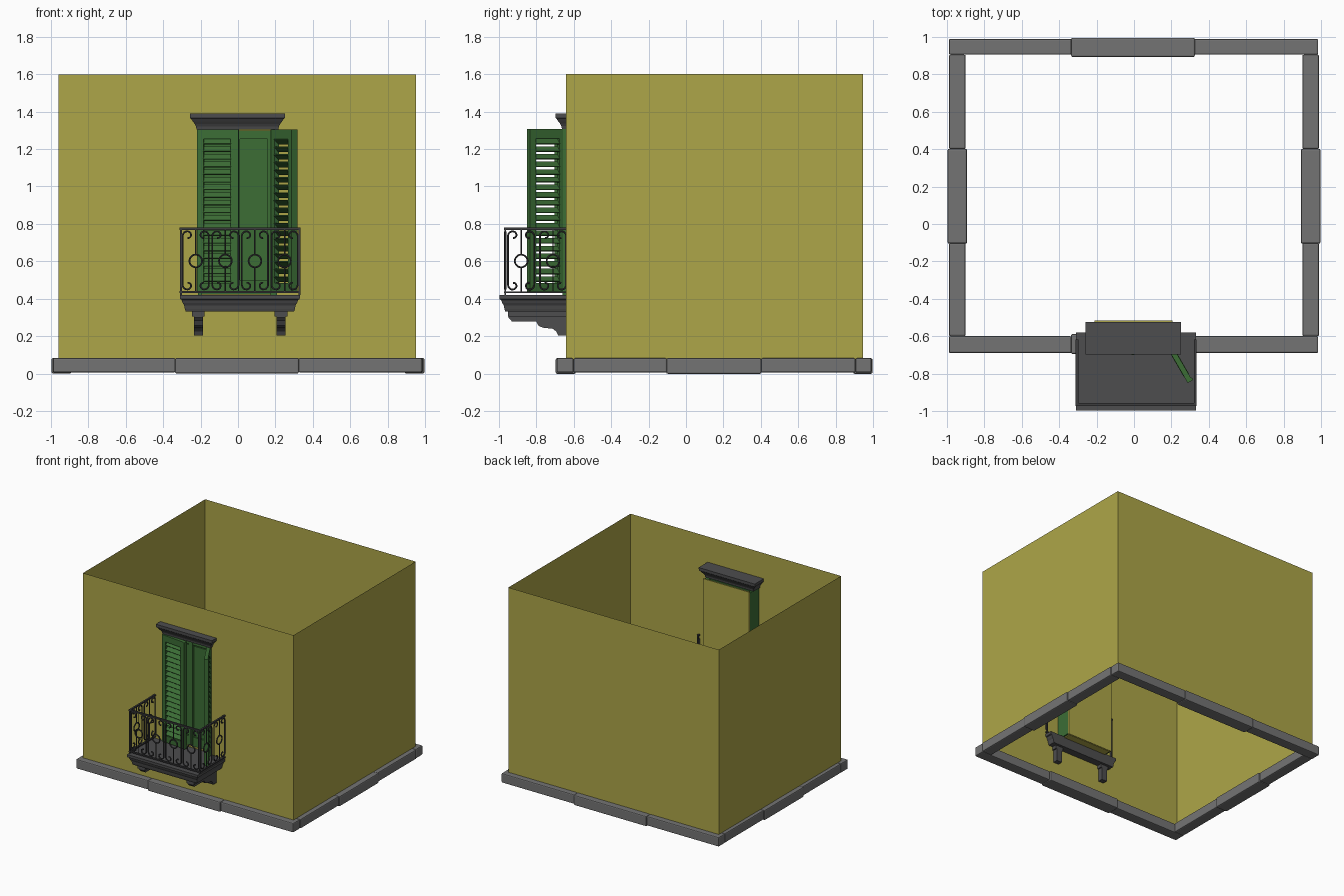
import bpy, bmesh, math
from mathutils import Matrix, Vector

if "Cube" in bpy.data.objects:
    bpy.data.objects.remove(bpy.data.objects["Cube"], do_unlink=True)


def material(name, rgb):
    m = bpy.data.materials.new(name)
    m.diffuse_color = (*rgb, 1)
    m.use_nodes = True
    bsdf = m.node_tree.nodes["Principled BSDF"]
    bsdf.inputs["Base Color"].default_value = (*rgb, 1)
    bsdf.inputs["Roughness"].default_value = 0.8
    return m


YELLOW = material("yellow plaster", (0.42, 0.38, 0.065))
GREEN = material("green paint", (0.045, 0.155, 0.036))
STONE = material("grey stone", (0.175, 0.175, 0.175))
DARK = material("dark stone", (0.075, 0.075, 0.077))
IRON = material("black iron", (0.045, 0.045, 0.048))


def finish(name, bm, mat, bevel=0):
    bmesh.ops.recalc_face_normals(bm, faces=bm.faces)
    mesh = bpy.data.meshes.new(name)
    bm.to_mesh(mesh)
    bm.free()
    mesh.materials.append(mat)
    ob = bpy.data.objects.new(name, mesh)
    bpy.context.collection.objects.link(ob)
    if bevel:
        mod = ob.modifiers.new("soft edges", "BEVEL")
        mod.width = bevel
        mod.segments = 2
    return ob


def add_box(bm, x, y, z, tilt=0):
    """Box from three (low, high) ranges, tilted about its own x axis."""
    mid = [(r[0] + r[1]) / 2 for r in (x, y, z)]
    size = [r[1] - r[0] for r in (x, y, z)]
    mat = (Matrix.Translation(mid) @ Matrix.Rotation(tilt, 4, 'X')
           @ Matrix.Diagonal((*size, 1)))
    bmesh.ops.create_cube(bm, size=1, matrix=mat)


def boxes(name, parts, mat, bevel=0):
    bm = bmesh.new()
    for p in parts:
        add_box(bm, *p)
    return finish(name, bm, mat, bevel)


def moulding(name, x, y, profile, mat, back):
    """Stack of rectangles; profile holds (height, overhang)."""
    bm = bmesh.new()
    rings = []
    for z, o in profile:
        pts = [(x[0] - o, y[0] - o), (x[1] + o, y[0] - o),
               (x[1] + o, y[1] + o * back), (x[0] - o, y[1] + o * back)]
        rings.append([bm.verts.new((*p, z)) for p in pts])
    for a, b in zip(rings, rings[1:]):
        for i in range(4):
            j = (i + 1) % 4
            bm.faces.new((a[i], a[j], b[j], b[i]))
    bm.faces.new(rings[0])
    bm.faces.new(rings[-1])
    return finish(name, bm, mat)


# Walls: thin shell, open above and below, with a door opening
X0, X1, Y0, Y1, Z0, Z1 = -0.96, 0.952, -0.64, 0.945, 0.03, 1.6
DX0, DX1, DZ0, DZ1 = -0.21, 0.205, 0.42, 1.312
bm = bmesh.new()


def quad(a, b, z0, z1):
    bm.faces.new([bm.verts.new(v) for v in
                  ((*a, z0), (*b, z0), (*b, z1), (*a, z1))])


quad((X0, Y1), (X0, Y0), Z0, Z1)
quad((X1, Y1), (X0, Y1), Z0, Z1)
quad((X1, Y0), (X1, Y1), Z0, Z1)
quad((X0, Y0), (DX0, Y0), Z0, Z1)
quad((DX1, Y0), (X1, Y0), Z0, Z1)
quad((DX0, Y0), (DX1, Y0), Z0, DZ0)
quad((DX0, Y0), (DX1, Y0), DZ1, Z1)
bmesh.ops.remove_doubles(bm, verts=bm.verts, dist=0.0001)
finish("walls", bm, YELLOW)

# Stone plinth: three blocks to a side, the middle one a little thicker
for side, (inner, outer) in {"front": (-0.6, -0.69), "back": (0.905, 0.99)}.items():
    s = 0.008 if side == "back" else -0.008
    for label, x, grow in (("right", (-0.99, -0.334), 0),
                           ("middle", (-0.336, 0.325), s),
                           ("left", (0.323, 0.985), 0)):
        y = sorted((inner - 1.5 * grow, outer + grow * 0.7))
        boxes(f"{side}_plinth_{label}", [(x, y, (0.006 if not grow else 0, 0.083))],
              STONE, 0.008)
for side, sx in (("right", -1), ("left", 1)):
    for label, y, grow in (("front", (-0.6, -0.102), 0),
                           ("middle", (-0.105, 0.402), 0.008),
                           ("back", (0.4, 0.905), 0)):
        x = sorted((sx * (0.9 - grow), sx * (0.989 + grow)))
        boxes(f"{side}_plinth_{label}", [(x, y, (0.006 if not grow else 0, 0.083))],
              STONE, 0.008)

# Door recess: plaster back, green frame and two panelled leaves
boxes("recess_back", [((-0.212, 0.207), (-0.525, -0.515), (0.415, 1.315)),
                      ((-0.2, 0.195), (-0.62, -0.52), (0.412, 0.424))], YELLOW)
boxes("door_frame", [((-0.215, -0.195), (-0.66, -0.525), (0.42, 1.306)),
                     ((0.175, 0.208), (-0.66, -0.525), (0.42, 1.306))], GREEN)
for name, a, b in (("right_door", -0.196, -0.006), ("left_door", -0.006, 0.176)):
    parts = [((a, b), (-0.59, -0.565), (0.425, 1.3)),
             ((a, a + 0.018), (-0.605, -0.57), (0.425, 1.3)),
             ((b - 0.018, b), (-0.605, -0.57), (0.425, 1.3)),
             ((a, b), (-0.604, -0.57), (0.425, 0.5)),
             ((a, b), (-0.604, -0.57), (1.255, 1.3)),
             ((a + 0.027, b - 0.027), (-0.598, -0.57), (0.51, 1.245))]
    boxes(name, parts, GREEN)


# Louvred shutters, built flat from the hinge and then swung open
def shutter(name, hinge, angle, mirror):
    w, t = 0.217, 0.014
    bm = bmesh.new()
    low, high = 0.43, 1.306
    for x in ((0, 0.036), (w - 0.036, w)):
        add_box(bm, x, (-t, t), (low, high))
    for z in ((low, 0.485), (1.255, high)):
        add_box(bm, (0.034, w - 0.034), (-t, t), z)
    count = 19
    for i in range(count):
        z = 0.505 + i * (1.24 - 0.505) / (count - 1)
        add_box(bm, (0.034, w - 0.034), (-0.019, 0.019),
                (z - 0.003, z + 0.003), math.radians(42))
    # meeting bead on the free edge
    add_box(bm, (w - 0.008, w + 0.006), (-t - 0.006, t), (low, high))
    m = Matrix.Translation((*hinge, 0)) @ Matrix.Rotation(angle, 4, 'Z')
    if mirror:
        m = m @ Matrix.Diagonal((-1, 1, 1, 1))
    bm.transform(m)
    finish(name, bm, GREEN)


shutter("right_shutter", (-0.218, -0.658), math.radians(-6), False)
shutter("left_shutter", (0.188, -0.65), math.radians(120), True)

# Lintel cornice over the door
moulding("lintel", (-0.222, 0.216), (-0.662, -0.56),
         [(1.306, 0), (1.322, 0.003), (1.335, 0.01), (1.348, 0.02),
          (1.36, 0.028), (1.366, 0.035), (1.39, 0.036)], DARK, 1)

# Balcony slab and its two corbels
moulding("balcony_slab", (-0.28, 0.3), (-0.965, -0.58),
         [(0.333, 0), (0.345, 0.004), (0.365, 0.008), (0.378, 0.016),
          (0.394, 0.022), (0.398, 0.03), (0.42, 0.031)], DARK, 0)

side_profile = [(-0.6, 0.335), (-0.945, 0.335), (-0.948, 0.3), (-0.93, 0.28),
                (-0.8, 0.28), (-0.787, 0.256), (-0.765, 0.246), (-0.71, 0.24),
                (-0.692, 0.225), (-0.682, 0.203), (-0.6, 0.203)]
for name, cx in (("right_corbel", -0.212), ("left_corbel", 0.23)):
    bm = bmesh.new()
    face = bm.faces.new([bm.verts.new((cx - 0.024, y, z)) for y, z in side_profile])
    ext = bmesh.ops.extrude_face_region(bm, geom=[face])
    moved = [v for v in ext["geom"] if isinstance(v, bmesh.types.BMVert)]
    bmesh.ops.translate(bm, verts=moved, vec=(0.048, 0, 0))
    # wider head under the slab
    add_box(bm, (cx - 0.034, cx + 0.034), (-0.95, -0.6), (0.305, 0.335))
    finish(name, bm, DARK)


# Wrought iron railing
def tubes(name, paths, radius):
    curve = bpy.data.curves.new(name, 'CURVE')
    curve.dimensions = '3D'
    curve.bevel_depth = radius
    curve.bevel_resolution = 1
    curve.use_fill_caps = True
    for pts, cyclic in paths:
        sp = curve.splines.new('POLY')
        sp.points.add(len(pts) - 1)
        for p, co in zip(sp.points, pts):
            p.co = (*co, 1)
        sp.use_cyclic_u = cyclic
    curve.materials.append(IRON)
    ob = bpy.data.objects.new(name, curve)
    bpy.context.collection.objects.link(ob)
    bpy.ops.object.select_all(action='DESELECT')
    ob.select_set(True)
    bpy.context.view_layer.objects.active = ob
    bpy.ops.object.convert(target='MESH')
    bpy.ops.object.shade_smooth_by_angle(angle=math.radians(50))


def scroll(side):
    """Upright bar curling inward at both ends, as (along, height)."""
    r, spine, mid, reach = 0.027, 0.07, 0.605, 0.133
    top = []
    for i in range(13):
        t = i * 0.4
        k = r * (1 - 0.11 * t)
        top.append((side * (spine - r + k * math.cos(t)), reach + k * math.sin(t)))
    path = [(u, -z) for u, z in reversed(top)] + top
    return [(u, mid + z) for u, z in path]


RX0, RX1, RY0, RY1 = -0.305, 0.328, -0.965, -0.625
RING = [(0.034 * math.cos(i * math.pi / 10), 0.602 + 0.034 * math.sin(i * math.pi / 10))
        for i in range(20)]


def railing(name, start, end, cells):
    start, end = Vector(start), Vector(end)
    along = (end - start).normalized()
    step = (end - start).length / cells
    scrolls, bars = [], []

    def place(c, pts):
        return [(*(start + along * (c + u)), z) for u, z in pts]

    for i in range(cells):
        c = step * (i + 0.5)
        for side in (-1, 1):
            scrolls.append((place(c, scroll(side)), False))
        scrolls.append((place(c, RING), True))
        bars.append((place(c, [(0, 0.636), (0, 0.775)]), False))
        bars.append((place(c, [(0, 0.43), (0, 0.568)]), False))
    tubes(name + "_scrolls", scrolls, 0.0055)
    tubes(name + "_bars", bars, 0.004)
    # top and bottom rails with end posts
    xs = (min(start.x, end.x) - 0.007, max(start.x, end.x) + 0.007)
    ys = (min(start.y, end.y) - 0.007, max(start.y, end.y) + 0.007)
    parts = [(xs, ys, (0.768, 0.78)), (xs, ys, (0.43, 0.44))]
    for p in (start, end):
        parts.append(((p.x - 0.005, p.x + 0.005), (p.y - 0.005, p.y + 0.005),
                      (0.42, 0.77)))
    boxes(name + "_rails", parts, IRON)


railing("front_railing", (RX0, RY0), (RX1, RY0), 4)
railing("right_railing", (RX0, RY0), (RX0, RY1), 2)
railing("left_railing", (RX1, RY0), (RX1, RY1), 2)
